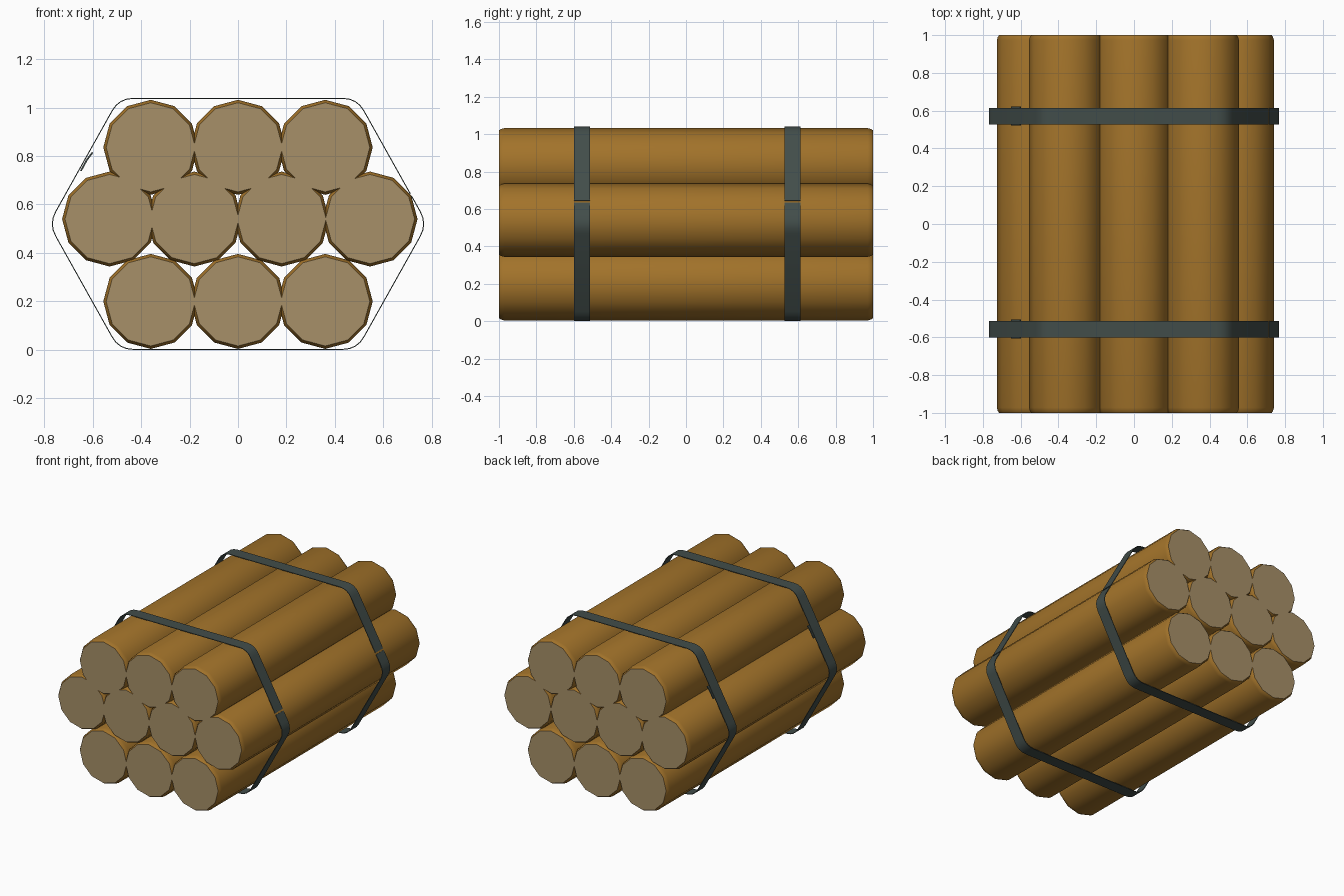
import bpy, bmesh, math
from mathutils import Vector

if "Cube" in bpy.data.objects:
    bpy.data.objects.remove(bpy.data.objects["Cube"])


def material(name, rgb):
    m = bpy.data.materials.new(name)
    m.diffuse_color = (*rgb, 1)
    m.use_nodes = True
    m.node_tree.nodes["Principled BSDF"].inputs["Base Color"].default_value = m.diffuse_color
    return m


BARK = material("bark brown", (0.36, 0.17, 0.023))
CUT = material("cut wood tan", (0.39, 0.28, 0.14))
STEEL = material("dark strap grey", (0.054, 0.074, 0.068))


def finish(name, bm, mats):
    bmesh.ops.recalc_face_normals(bm, faces=bm.faces)
    me = bpy.data.meshes.new(name)
    bm.to_mesh(me)
    bm.free()
    ob = bpy.data.objects.new(name, me)
    bpy.context.collection.objects.link(ob)
    for m in mats:
        me.materials.append(m)
    bpy.ops.object.select_all(action='DESELECT')
    ob.select_set(True)
    bpy.context.view_layer.objects.active = ob
    bpy.ops.object.shade_smooth_by_angle(angle=math.radians(48))
    return ob


def log(name, x, z, turn=0.0, sides=12):
    # twelve-sided trunk along y with rounded rims and tan cut ends
    bm = bmesh.new()
    half = [(-1.0, 0.184), (-0.99, 0.191), (-0.972, 0.196)]
    profile = half + [(-y, r) for y, r in reversed(half)]
    rings = []
    for y, r in profile:
        angles = [turn + 2 * math.pi * i / sides for i in range(sides)]
        rings.append([bm.verts.new((x + r * math.cos(a), y, z + r * math.sin(a)))
                      for a in angles])
    for a, b in zip(rings, rings[1:]):
        for i in range(sides):
            j = (i + 1) % sides
            bm.faces.new((a[i], a[j], b[j], b[i]))
    for ring in (rings[0], rings[-1]):
        bm.faces.new(ring).material_index = 1
    finish(name, bm, [BARK, CUT])


def ribbon(name, path, y, width, thick):
    # flat band following an open x-z path, thickened towards the inside
    bm = bmesh.new()
    rows = []
    for i, p in enumerate(path):
        d = (path[min(i + 1, len(path) - 1)] - path[max(i - 1, 0)]).normalized()
        q = p + Vector((-d.y, d.x)) * thick
        rows.append([bm.verts.new((v.x, y + s * width / 2, v.y))
                     for v, s in ((p, -1), (p, 1), (q, 1), (q, -1))])
    for a, b in zip(rows, rows[1:]):
        for i in range(4):
            j = (i + 1) % 4
            bm.faces.new((a[i], a[j], b[j], b[i]))
    bm.faces.new(rows[0])
    bm.faces.new(rows[-1])
    finish(name, bm, [STEEL])


def rounded(corners, cut=0.06, steps=4):
    # round every corner of the strap hexagon with a short curve
    out = []
    n = len(corners)
    for i, c in enumerate(corners):
        a = c + (corners[i - 1] - c).normalized() * cut
        b = c + (corners[(i + 1) % n] - c).normalized() * cut
        for k in range(steps + 1):
            t = k / steps
            out.append(a * (1 - t) ** 2 + c * 2 * t * (1 - t) + b * t ** 2)
    return out


# stacked logs: three, four, three
for row, (z, xs) in enumerate([(0.2, (-0.36, 0, 0.36)),
                               (0.54, (-0.53, -0.18, 0.18, 0.545)),
                               (0.836, (-0.36, 0, 0.36))]):
    for k, x in enumerate(xs):
        log(f"log_{row + 1}_{k + 1}", x, z)

# straps, running anticlockwise from the slit on the right flank
hexagon = [Vector(p) for p in [(0.492, 1.04), (-0.492, 1.04), (-0.783, 0.52),
                               (-0.492, 0), (0.492, 0), (0.783, 0.52)]]
flank = hexagon[0] - hexagon[5]


def on_flank(z):
    return hexagon[5] + flank * ((z - 0.52) / 0.52)


loop = [on_flank(0.645)] + rounded(hexagon) + [on_flank(0.635)]
for label, y in (("front", -0.557), ("back", 0.57)):
    ribbon(f"{label}_strap", loop, y, 0.086, 0.004)
    # small buckle plate lying on the left flank
    ribbon(f"{label}_buckle",
           [Vector((-0.603, 0.817)), Vector((-0.626, 0.787)), Vector((-0.652, 0.74))],
           y + 0.002, 0.1, 0.007)
